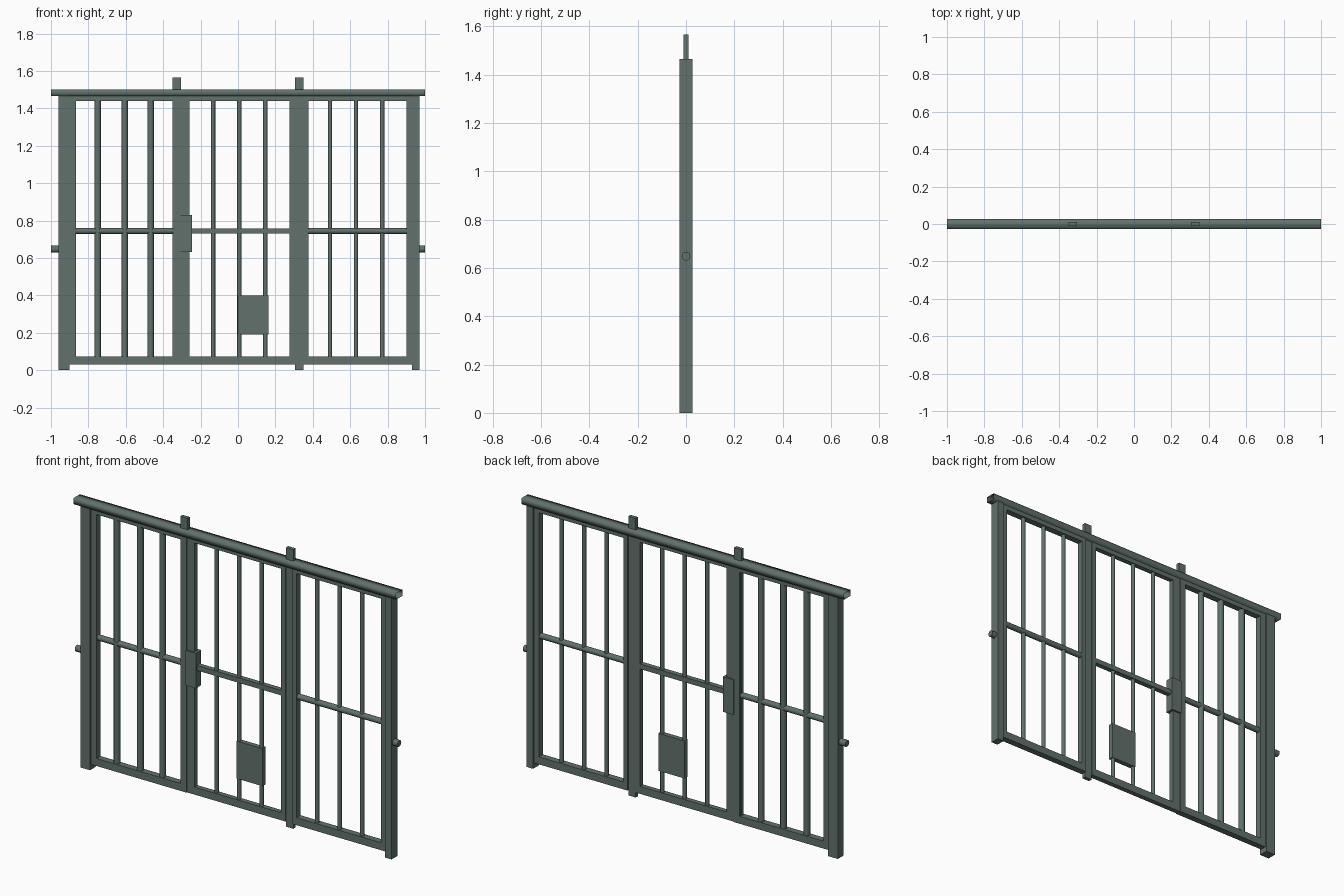
import bpy, bmesh, math
from mathutils import Matrix

if "Cube" in bpy.data.objects:
    bpy.data.objects.remove(bpy.data.objects["Cube"])

# One painted-steel colour for the whole gate
steel = bpy.data.materials.new("grey_green_steel")
steel.diffuse_color = (0.12, 0.165, 0.148, 1)
steel.use_nodes = True
steel.node_tree.nodes["Principled BSDF"].inputs["Base Color"].default_value = steel.diffuse_color


def finish(name, bm, smooth=False):
    me = bpy.data.meshes.new(name)
    bm.to_mesh(me)
    bm.free()
    me.materials.append(steel)
    for p in me.polygons:
        p.use_smooth = smooth
    ob = bpy.data.objects.new(name, me)
    bpy.context.collection.objects.link(ob)
    return ob


def box(name, x0, x1, z0, z1, d, open_ends=False):
    """Box spanning x0..x1, z0..z1, with half depth d around y = 0."""
    bm = bmesh.new()
    bmesh.ops.create_cube(bm, size=1)
    for v in bm.verts:
        v.co.x = x1 if v.co.x > 0 else x0
        v.co.y = d if v.co.y > 0 else -d
        v.co.z = z1 if v.co.z > 0 else z0
    bm.normal_update()
    if open_ends:
        ends = [f for f in bm.faces if abs(f.normal.x) > 0.9]
        bmesh.ops.delete(bm, geom=ends, context='FACES')
    return finish(name, bm, open_ends)


def rod(name, axis, centre, a, b, r):
    """Round bar from a to b along x or z; centre is its other coordinate."""
    bm = bmesh.new()
    bmesh.ops.create_cone(bm, cap_ends=True, segments=12, radius1=r, radius2=r, depth=b - a)
    mid = (a + b) / 2
    if axis == 'x':
        m = Matrix.Translation((mid, 0, centre)) @ Matrix.Rotation(math.pi / 2, 4, 'Y')
    else:
        m = Matrix.Translation((centre, 0, mid))
    bmesh.ops.transform(bm, matrix=m, verts=bm.verts)
    ob = finish(name, bm, True)
    for p in ob.data.polygons:
        p.use_smooth = len(p.vertices) == 4
    return ob


def panel(name, x0, x1, left, right, d, bars, r, round_bars):
    """Framed panel: two stiles, top and bottom rails, mid rail and bars."""
    box(name + "_left_stile", x0, x0 + left, 0.03, 1.465, d)
    box(name + "_right_stile", x1 - right, x1, 0.03, 1.465, d)
    a, b = x0 + left, x1 - right
    box(name + "_bottom_rail", a, b, 0.03, 0.072, d)
    box(name + "_top_rail", a, b, 1.44, 1.465, d)
    if round_bars:
        rod(name + "_mid_rail", 'x', 0.744, a, b, 0.016)
    else:
        box(name + "_mid_rail", a, b, 0.73, 0.758, 0.014)
    for i, x in enumerate(bars):
        rod(f"{name}_bar_{i + 1}", 'z', x, 0.07, 1.442, r)


# Left fixed panel, centre door, right fixed panel
panel("left_panel", -0.90, -0.308, 0.035, 0.037, 0.018, (-0.75, -0.605, -0.467), 0.017, True)
panel("door", -0.308, 0.305, 0.048, 0.03, 0.014, (-0.133, 0.007, 0.146), 0.0115, False)
panel("right_panel", 0.35, 0.932, 0.026, 0.032, 0.018, (0.492, 0.631, 0.771), 0.0115, True)

# Overhead channel, open at both ends
box("overhead_channel", -1, 1, 1.465, 1.50, 0.027, open_ends=True)

# Outer posts
box("left_outer_post", -0.96, -0.90, 0, 1.465, 0.026)
box("right_outer_post", 0.93, 0.97, 0, 1.465, 0.026)

# Flat inner posts that rise above the channel
box("left_inner_post", -0.35, -0.306, 0.03, 1.565, 0.010)
box("right_inner_post", 0.305, 0.35, 0, 1.565, 0.010)

# Anchor pegs on the outer sides
rod("left_anchor_peg", 'x', 0.648, -1, -0.95, 0.018)
rod("right_anchor_peg", 'x', 0.648, 0.96, 1, 0.018)

# Lock case and low hatch plate on the door
box("lock_case", -0.31, -0.245, 0.633, 0.83, 0.024)
box("hatch_plate", 0.0, 0.162, 0.19, 0.40, 0.014)
